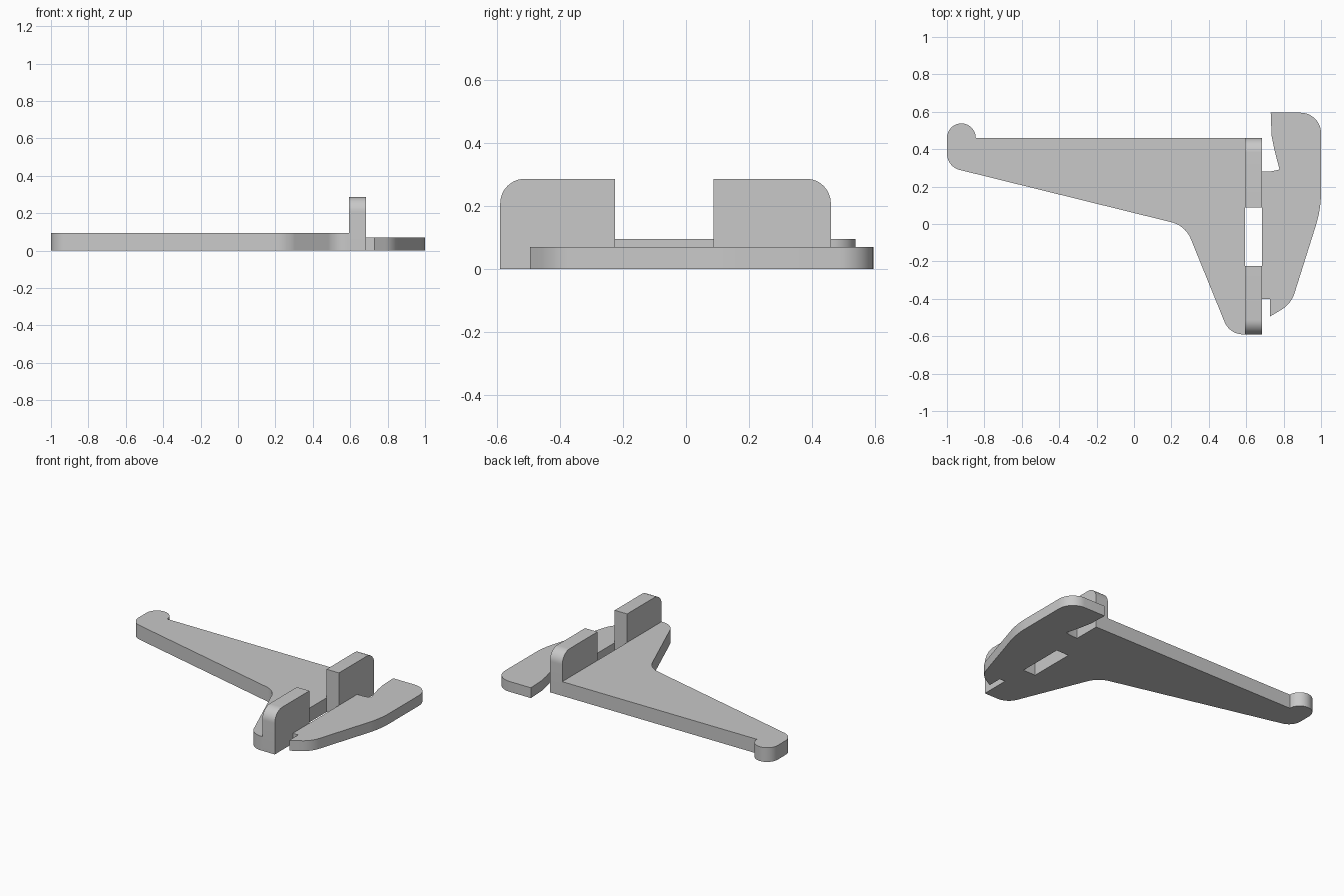
import bpy, bmesh, math
from mathutils import Vector

cube = bpy.data.objects.get("Cube")
if cube:
    bpy.data.objects.remove(cube, do_unlink=True)

grey = bpy.data.materials.new("plain_grey")
grey.use_nodes = True
grey.diffuse_color = (0.58, 0.58, 0.58, 1)
grey.node_tree.nodes["Principled BSDF"].inputs["Base Color"].default_value = grey.diffuse_color


def rounded(corners, steps=12):
    """Outline from (x, y, fillet radius) corners."""
    points = []
    for i, (x, y, radius) in enumerate(corners):
        p = Vector((x, y))
        if not radius:
            points.append(p)
            continue
        a = (Vector(corners[i - 1][:2]) - p).normalized()
        b = (Vector(corners[(i + 1) % len(corners)][:2]) - p).normalized()
        half = a.angle(b) / 2
        centre = p + (a + b).normalized() * radius / math.sin(half)
        reach = radius / math.tan(half)
        start = (p + a * reach - centre).normalized()
        end = (p + b * reach - centre).normalized()
        points += [centre + start.slerp(end, k / steps).normalized() * radius
                   for k in range(steps + 1)]
    return points


def extrude(name, outline, place, depth):
    """Solid from a flat outline; place maps outline points to 3D."""
    bm = bmesh.new()
    face = bm.faces.new([bm.verts.new(place(p)) for p in outline])
    result = bmesh.ops.extrude_face_region(bm, geom=[face])
    moved = [v for v in result["geom"] if isinstance(v, bmesh.types.BMVert)]
    bmesh.ops.translate(bm, verts=moved, vec=depth)
    bmesh.ops.recalc_face_normals(bm, faces=bm.faces)
    mesh = bpy.data.meshes.new(name)
    bm.to_mesh(mesh)
    bm.free()
    mesh.materials.append(grey)
    obj = bpy.data.objects.new(name, mesh)
    bpy.context.collection.objects.link(obj)
    bpy.ops.object.select_all(action="DESELECT")
    obj.select_set(True)
    bpy.context.view_layer.objects.active = obj
    bpy.ops.object.shade_smooth_by_angle(angle=math.radians(30))


def flat(p):
    return (p.x, p.y, 0)


# Long tapered arm with a round knob on its far end
inner_x, outer_x = 0.593, 0.685
arm = rounded([(inner_x, 0.46, 0), (inner_x, -0.59, 0), (0.511, -0.59, 0.107),
               (0.275, -0.009, 0.15), (-1, 0.306, 0.09), (-1, 0.46, 0)])
knob = [Vector((-0.923 - 0.077 * math.cos(t), 0.46 + 0.078 * math.sin(t)))
        for t in [math.pi * k / 20 for k in range(1, 21)]]
extrude("tapered_arm", arm + knob, flat, (0, 0, 0.095))

# Two upright tabs, rounded on their outer top corners
for name, outer, inner in (("back_tab", 0.46, 0.088), ("front_tab", -0.59, -0.225)):
    profile = rounded([(inner, 0, 0), (outer, 0, 0), (outer, 0.286, 0.078), (inner, 0.286, 0)])
    extrude(name, profile, lambda p: (inner_x, p.x, p.y), (outer_x - inner_x, 0, 0))

# Thin curved side plate, leaving a slot between the tabs
side = rounded([(outer_x, 0.281, 0), (0.73, 0.281, 0), (0.778, 0.291, 0), (0.75, 0.4, 0),
                (0.736, 0.47, 0), (0.731, 0.595, 0), (1, 0.595, 0.11), (1, 0.08, 0.6),
                (0.84, -0.428, 0.157), (0.726, -0.495, 0), (0.726, -0.4, 0), (outer_x, -0.4, 0)])
extrude("side_plate", side, flat, (0, 0, 0.069))
